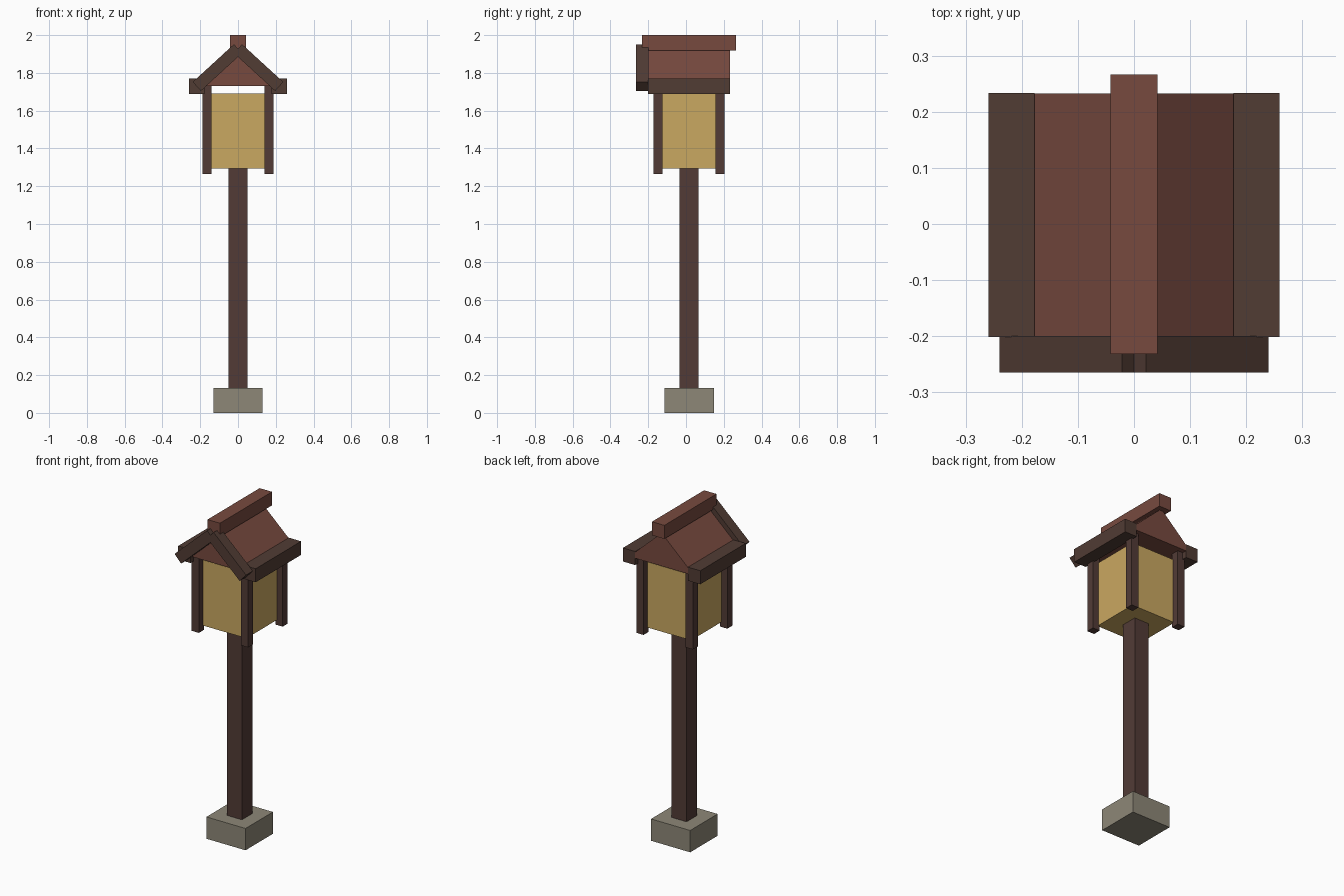
import bpy, bmesh, math
from mathutils import Matrix, Vector

if "Cube" in bpy.data.objects:
    bpy.data.objects.remove(bpy.data.objects["Cube"])


def srgb(r, g, b):
    f = lambda c: (c / 255 / 12.92) if c <= 10 else ((c / 255 + 0.055) / 1.055) ** 2.4
    return (f(r), f(g), f(b), 1.0)


def material(name, *rgb):
    m = bpy.data.materials.new(name)
    m.diffuse_color = srgb(*rgb)
    m.use_nodes = True
    m.node_tree.nodes["Principled BSDF"].inputs["Base Color"].default_value = m.diffuse_color
    return m


STONE = material("grey stone", 141, 135, 119)
POST = material("post brown", 82, 59, 54)
TRIM = material("trim brown", 81, 60, 52)
ROOF = material("roof red", 119, 74, 63)
GLOW = material("lamp yellow", 202, 168, 97)


def finish(name, bm, mat):
    bmesh.ops.recalc_face_normals(bm, faces=bm.faces)
    me = bpy.data.meshes.new(name)
    bm.to_mesh(me)
    bm.free()
    me.materials.append(mat)
    ob = bpy.data.objects.new(name, me)
    bpy.context.collection.objects.link(ob)
    return ob


def box(name, mat, centre, size, tilt=0.0):
    bm = bmesh.new()
    bmesh.ops.create_cube(bm, size=1)
    bm.transform(Matrix.Translation(centre) @ Matrix.Rotation(tilt, 4, 'Y')
                 @ Matrix.Diagonal((*size, 1)))
    return finish(name, bm, mat)


CY = 0.016            # depth centre of everything but the gable beams
HALF, EAVE, APEX = 0.218, 1.73, 1.93   # roof half width, eave and apex height

# Stone foot and main post
box("stone_foot", STONE, (0, CY, 0.066), (0.262, 0.262, 0.132))
box("main_post", POST, (0, CY, 0.715), (0.1, 0.1, 1.17))

# Glowing lamp box and its corner posts
box("lamp_box", GLOW, (0, CY, 1.493), (0.3, 0.3, 0.396))
for sx, side in ((-1, "left"), (1, "right")):
    for sy, end in ((-1, "front"), (1, "back")):
        box(f"{end}_{side}_corner_post", POST,
            (sx * 0.165, CY + sy * 0.165, 1.4975), (0.048, 0.048, 0.465))

# Gabled roof prism
bm = bmesh.new()
tri = [bm.verts.new(p) for p in ((-HALF, CY - 0.217, EAVE), (HALF, CY - 0.217, EAVE),
                                 (0, CY - 0.217, APEX))]
face = bm.faces.new(tri)
ext = bmesh.ops.extrude_face_region(bm, geom=[face], use_keep_orig=True)
bmesh.ops.translate(bm, vec=(0, 0.434, 0),
                    verts=[v for v in ext["geom"] if isinstance(v, bmesh.types.BMVert)])
finish("gable_roof", bm, ROOF)

# Eave beams and sloping front gable beams
rise = APEX - EAVE
for s, side in ((-1, "left"), (1, "right")):
    box(f"{side}_eave_beam", TRIM, (s * HALF, CY, EAVE), (0.082, 0.435, 0.082))
    box(f"{side}_gable_beam", TRIM, (s * HALF / 2, -0.232, (APEX + EAVE) / 2 - 0.002),
        (math.hypot(HALF, rise), 0.065, 0.064), s * math.atan2(rise, HALF))

# Ridge cap
box("ridge_cap", ROOF, (0, CY + 0.001, 1.959), (0.083, 0.498, 0.082))
